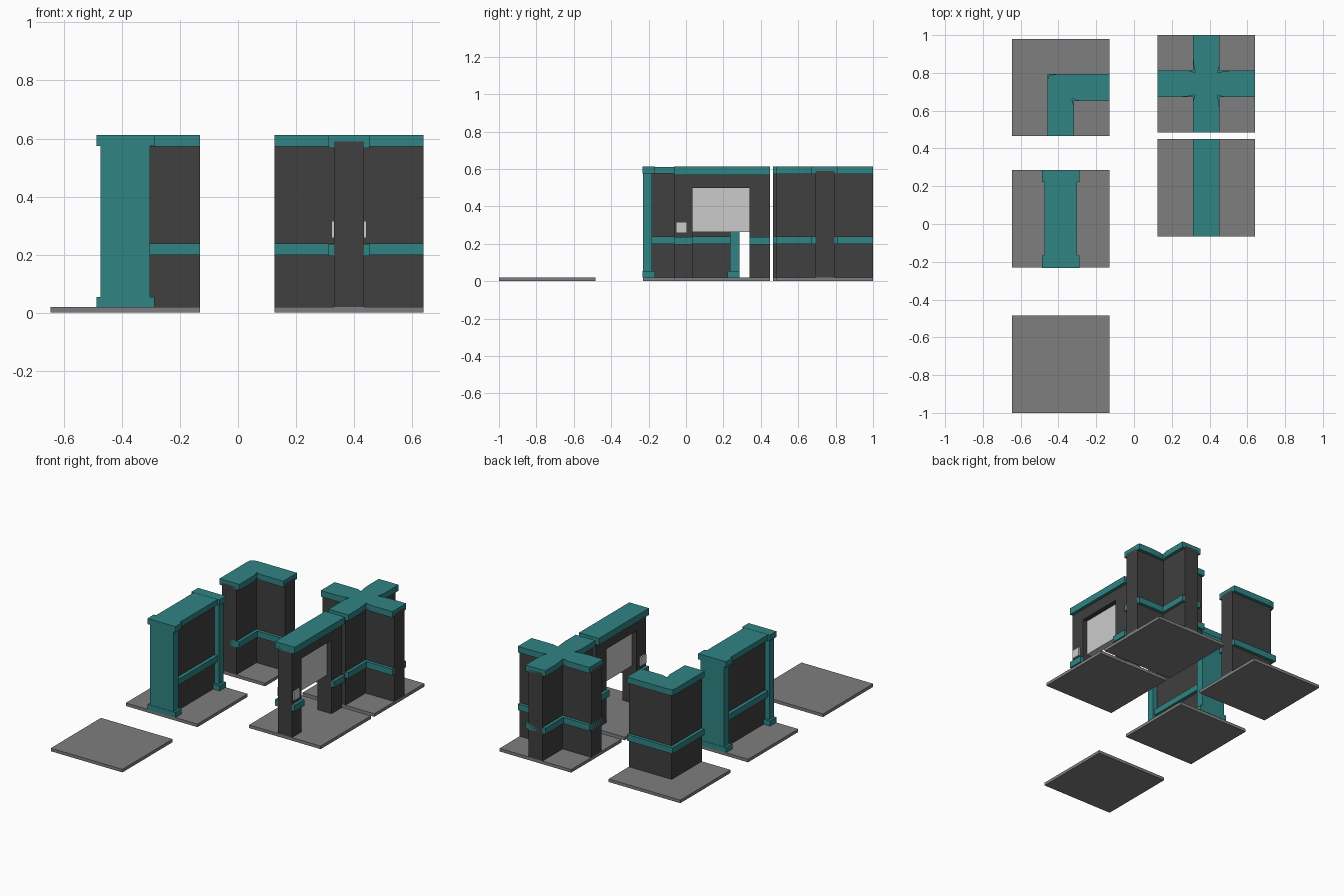
import bpy, bmesh
from mathutils import Vector

if "Cube" in bpy.data.objects:
    bpy.data.objects.remove(bpy.data.objects["Cube"])


def material(name, rgb):
    m = bpy.data.materials.new(name)
    m.diffuse_color = (*rgb, 1)
    m.use_nodes = True
    m.node_tree.nodes["Principled BSDF"].inputs["Base Color"].default_value = m.diffuse_color
    return m


TEAL = material("teal_trim", (0.03, 0.23, 0.23))
DARK = material("dark_wall", (0.05, 0.05, 0.05))
FLOOR = material("floor_grey", (0.21, 0.21, 0.21))

TILE = 0.515       # tile side
H = TILE / 2
FZ = 0.02          # floor thickness
WALL, TRIM = 0.051, 0.071   # half widths of wall and trim
BAND = (0.198, 0.238)
CAP = (0.573, 0.612)


def prism(name, pts, lo, hi, mat, origin, axis="z"):
    """Extrude a polygon from lo to hi along z (points x,y) or x (points y,z)."""
    bm = bmesh.new()
    place = (lambda a, b, t: (a, b, t)) if axis == "z" else (lambda a, b, t: (t, a, b))
    face = bm.faces.new([bm.verts.new(place(a, b, lo)) for a, b in pts])
    ext = bmesh.ops.extrude_face_region(bm, geom=[face])
    step = Vector(place(0, 0, hi - lo))
    bmesh.ops.translate(bm, vec=step, verts=[v for v in ext["geom"] if isinstance(v, bmesh.types.BMVert)])
    bmesh.ops.recalc_face_normals(bm, faces=bm.faces)
    me = bpy.data.meshes.new(name)
    bm.to_mesh(me)
    bm.free()
    if mat:
        me.materials.append(mat)
    ob = bpy.data.objects.new(name, me)
    ob.location = (*origin, 0)
    bpy.context.collection.objects.link(ob)
    return ob


def box(name, x, y, z, mat, origin):
    return prism(name, [(x[0], y[0]), (x[1], y[0]), (x[1], y[1]), (x[0], y[1])], *z, mat, origin)


def cross_outline(w, pinch=0.0):
    """Plus shape; inner corners pulled in by pinch with a short curve."""
    p = w - pinch
    quarter = [(H, w), (p, p)]
    if pinch:
        quarter = [(H, w), (0.15, w), (0.10, w - pinch * 0.35), (p, p),
                   (w - pinch * 0.4, 0.08), (w, 0.10)]
    quarter.append((w, H))
    pts = []
    for _ in range(4):
        pts += quarter
        quarter = [(-y, x) for x, y in quarter]
    return pts


def corner_outline(w, pinch=0.0):
    """L shape with legs towards +x and -y."""
    p = w - pinch
    inner = [(w, -H), (p, -p), (H, -w)]
    outer = [(H, w), (-w, w), (-w, -H)]
    if pinch:
        inner = [(w, -H), (w, -0.10), (p, -p), (0.10, -w), (H, -w)]
        outer = [(H, w), (-0.02, w), (-0.055, w - 0.005), (-0.066, w - 0.014),
                 (-w, 0.035), (-w, -H)]
    return inner + outer


# Floor tiles
CORNER, CROSS = (-0.388, 0.7225), (0.3825, 0.7425)
END_WALL, DOOR, PLAIN = (-0.388, 0.0275), (0.3825, 0.1925), (-0.388, -0.7425)
for label, c in (("corner", CORNER), ("cross", CROSS), ("straight", END_WALL),
                 ("door", DOOR), ("plain", PLAIN)):
    box(label + "_floor", (-H, H), (-H, H), (0, FZ), FLOOR, c)

# Corner and cross walls, each with band and cap
for label, c, outline in (("corner", CORNER, corner_outline), ("cross", CROSS, cross_outline)):
    prism(label + "_wall", outline(WALL), FZ, 0.59, DARK, c)
    prism(label + "_band", outline(TRIM), *BAND, TEAL, c)
    prism(label + "_cap", outline(TRIM, 0.012), *CAP, TEAL, c)

# Straight wall between two end pillars
S = 0.085
box("straight_wall", (-0.053, 0.053), (-0.22, 0.22), (FZ, 0.59), DARK, END_WALL)
box("straight_band", (-0.075, 0.075), (-0.22, 0.22), BAND, TEAL, END_WALL)
box("straight_cap", (-S, S), (-0.22, 0.22), (0.575, 0.611), TEAL, END_WALL)
for label, s in (("front", -1), ("back", 1)):
    shaft = sorted((s * 0.208, s * H))
    foot = sorted((s * 0.194, s * (H + 0.002)))
    box(label + "_pillar", (-S, S), shaft, (FZ, 0.60), TEAL, END_WALL)
    box(label + "_pillar_foot", (-0.1, 0.1), foot, (FZ, 0.054), TEAL, END_WALL)
    box(label + "_pillar_head", (-0.1, 0.1), foot, (0.575, 0.612), TEAL, END_WALL)

# Door wall: arch profile, cap, bands, half raised door and button
L, R = -0.158, 0.148
prism("door_wall", [(-H, FZ), (L, FZ), (L, 0.497), (R, 0.497), (R, FZ), (H, FZ), (H, 0.59), (-H, 0.59)],
      -WALL, WALL, DARK, DOOR, axis="x")
box("door_cap", (-TRIM, TRIM), (-H, H), (0.568, 0.612), TEAL, DOOR)
for side, s in (("left", -1), ("right", 1)):
    x = sorted((s * (WALL - 0.002), s * TRIM))
    for leg, y in (("front", (-H, L)), ("back", (R, H))):
        box(f"door_{leg}_{side}_band", x, y, (0.195, 0.235), TEAL, DOOR)
box("door_panel", (-0.02, 0.02), (L, R), (0.263, 0.5), None, DOOR)
box("door_button", (-0.061, 0.061), (-0.246, -0.188), (0.258, 0.315), None, DOOR)
